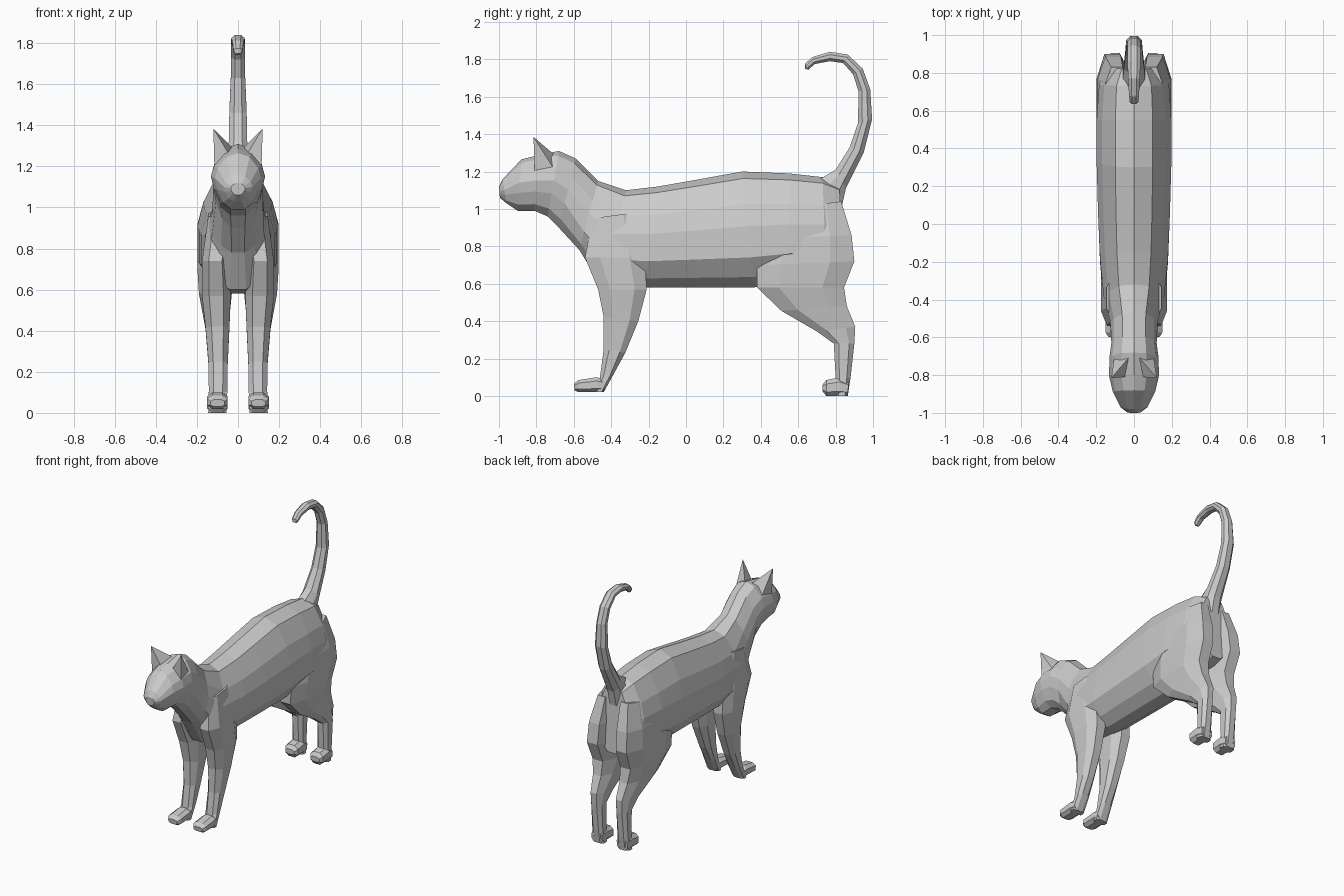
import bpy, bmesh

BODY = [(0.0, 1), (.5, .94), (.85, .72), (1, .53), (1, .26), (.65, .09), (.25, 0)]
HEAD = [(0.0, 1), (.5, .93), (.88, .73), (1, .55), (.9, .35), (.65, .12), (.28, 0)]
LIMB = [(.5, 1), (1, .75), (1, .25), (.5, 0)]
TAIL = [(.45, 1), (1, .7), (1, .3), (.45, 0)]


def finish(name, bm, mirror):
    bmesh.ops.recalc_face_normals(bm, faces=bm.faces)
    me = bpy.data.meshes.new(name)
    bm.to_mesh(me)
    bm.free()
    ob = bpy.data.objects.new(name, me)
    bpy.context.collection.objects.link(ob)
    if mirror:
        ob.modifiers.new("mirror", 'MIRROR').use_mirror_merge = False
    return ob


def loft(name, rings, shape, mirror=False):
    """Each ring: y,z of one edge, y,z of the opposite edge, x centre, half width."""
    bm = bmesh.new()
    loops = []
    for i, (ay, az, by, bz, xc, hw) in enumerate(rings):
        prof = shape(i) if callable(shape) else shape
        pts = list(prof) + [(-x, t) for x, t in reversed(prof) if x > 0]
        loops.append([bm.verts.new((xc + x * hw, by + (ay - by) * t, bz + (az - bz) * t))
                      for x, t in pts])
    n = len(loops[0])
    for p, q in zip(loops, loops[1:]):
        for k in range(n):
            j = (k + 1) % n
            bm.faces.new((p[k], p[j], q[j], q[k]))
    bm.faces.new(loops[0])
    bm.faces.new(loops[-1])
    return finish(name, bm, mirror)


# Head, neck and torso in one run from nose to rump
loft("body", [
    (-1.0, 1.12, -.995, 1.06, 0, .035),
    (-.98, 1.16, -.96, 1.03, 0, .07),
    (-.88, 1.265, -.90, .99, 0, .112),
    (-.80, 1.285, -.81, .99, 0, .132),
    (-.68, 1.31, -.74, .96, 0, .13),
    (-.59, 1.27, -.68, .90, 0, .12),
    (-.47, 1.15, -.57, .78, 0, .125),
    (-.32, 1.10, -.46, .60, 0, .16),
    (-.15, 1.12, -.22, .58, 0, .18),
    (.05, 1.155, .05, .58, 0, .19),
    (.30, 1.20, .36, .58, 0, .198),
    (.55, 1.19, .55, .61, 0, .198),
    (.73, 1.17, .75, .63, 0, .185),
    (.82, 1.13, .84, .66, 0, .13),
], lambda i: HEAD if i < 6 else BODY)

# Pointed ears
bm = bmesh.new()
base = [bm.verts.new(c) for c in
        ((.115, -.81, 1.20), (.045, -.81, 1.26), (.03, -.71, 1.295), (.105, -.71, 1.22))]
tip = bm.verts.new((.12, -.815, 1.385))
for k in range(4):
    bm.faces.new((base[k], base[(k + 1) % 4], tip))
bm.faces.new(base)
finish("ears", bm, True)

# Front legs and paws
loft("front_legs", [
    (-.50, .95, -.28, .98, .09, .055),
    (-.54, .74, -.22, .74, .11, .065),
    (-.47, .57, -.21, .57, .105, .07),
    (-.44, .42, -.255, .40, .10, .058),
    (-.44, .25, -.325, .23, .097, .047),
    (-.46, .10, -.385, .12, .097, .045),
    (-.49, .02, -.44, .02, .1, .045),
], LIMB, True)
loft("front_paws", [
    (-.60, .065, -.595, .03, .1, .035),
    (-.575, .085, -.575, .02, .1, .05),
    (-.48, .10, -.47, .02, .1, .05),
    (-.43, .09, -.44, .02, .1, .042),
], LIMB, True)

# Hind legs and paws
loft("hind_legs", [
    (.50, 1.0, .83, 1.04, .09, .06),
    (.42, .84, .885, .86, .11, .082),
    (.38, .70, .90, .72, .115, .083),
    (.38, .58, .845, .58, .11, .08),
    (.51, .455, .86, .48, .105, .063),
    (.70, .345, .905, .37, .1, .048),
    (.79, .28, .90, .28, .1, .042),
    (.80, .10, .88, .10, .1, .042),
    (.80, 0, .865, 0, .1, .045),
], LIMB, True)
loft("hind_paws", [
    (.73, .06, .73, .025, .1, .035),
    (.75, .085, .75, 0, .1, .05),
    (.82, .10, .82, 0, .1, .05),
    (.87, .08, .865, 0, .1, .042),
], LIMB, True)

# Raised tail with a hooked tip
loft("tail", [
    (.70, 1.15, .83, 1.0, 0, .06),
    (.80, 1.21, .855, 1.11, 0, .055),
    (.875, 1.33, .95, 1.30, 0, .045),
    (.92, 1.46, .995, 1.48, 0, .042),
    (.922, 1.63, .985, 1.64, 0, .035),
    (.893, 1.72, .945, 1.75, 0, .034),
    (.84, 1.78, .865, 1.825, 0, .034),
    (.77, 1.79, .77, 1.84, 0, .032),
    (.69, 1.775, .675, 1.812, 0, .026),
    (.66, 1.75, .635, 1.775, 0, .022),
    (.655, 1.743, .635, 1.75, 0, .014),
], TAIL)
